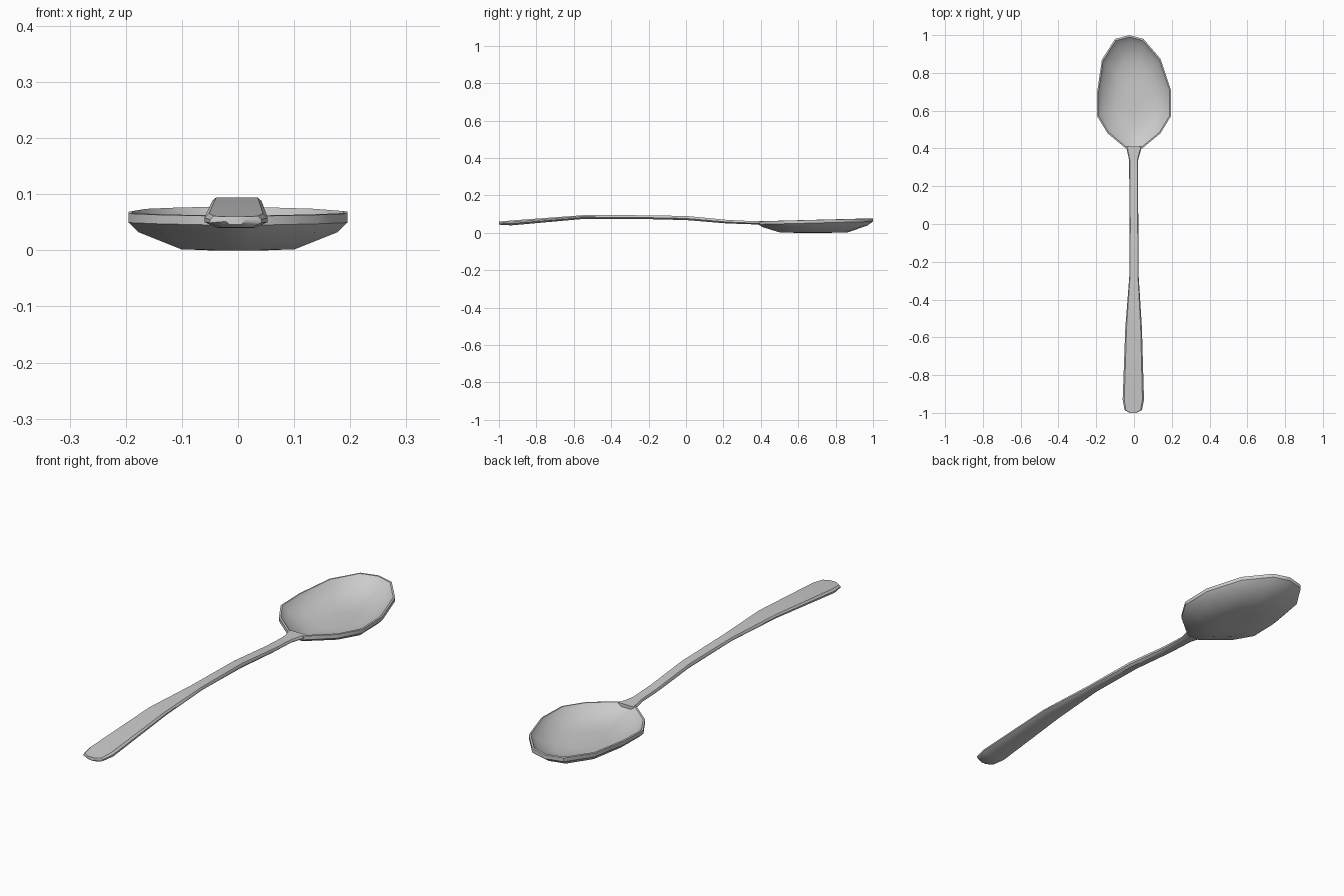
import bpy, bmesh

if "Cube" in bpy.data.objects:
    bpy.data.objects.remove(bpy.data.objects["Cube"])


def skin(name, rings):
    """Bridge equal-length closed rings and cap both ends."""
    bm = bmesh.new()
    loops = [[bm.verts.new(p) for p in ring] for ring in rings]
    n = len(loops[0])
    for a, b in zip(loops, loops[1:]):
        for i in range(n):
            j = (i + 1) % n
            bm.faces.new((a[i], a[j], b[j], b[i]))
    bm.faces.new(loops[0])
    bm.faces.new(loops[-1])
    bmesh.ops.recalc_face_normals(bm, faces=bm.faces[:])
    mesh = bpy.data.meshes.new(name)
    bm.to_mesh(mesh)
    bm.free()
    ob = bpy.data.objects.new(name, mesh)
    bpy.context.collection.objects.link(ob)
    bpy.ops.object.select_all(action='DESELECT')
    ob.select_set(True)
    bpy.context.view_layer.objects.active = ob
    bpy.ops.object.shade_smooth_by_angle(angle=0.7)
    return ob


# Bowl: faceted egg-shaped outline, skinned from underside over the rim to the inside
outline = [(0.025, 0.385), (0.14, 0.48), (0.195, 0.57), (0.195, 0.71), (0.14, 0.875),
           (0.05, 0.98), (-0.025, 1.0), (-0.10, 0.98), (-0.17, 0.87), (-0.195, 0.70),
           (-0.195, 0.57), (-0.14, 0.48), (-0.025, 0.385)]
CY = 0.67


def bowl_ring(sx, sy, z, tilt=0.0):
    return [(x * sx, CY + (y - CY) * sy, z + tilt * (y - CY)) for x, y in outline]


skin("bowl", [
    bowl_ring(0.25, 0.30, 0.0),
    bowl_ring(0.52, 0.59, 0.002),
    bowl_ring(0.91, 0.91, 0.034, 0.015),
    bowl_ring(1.0, 1.0, 0.052, 0.025),
    bowl_ring(1.0, 1.0, 0.068, 0.025),
    bowl_ring(0.965, 0.97, 0.069, 0.025),
    bowl_ring(0.87, 0.88, 0.044, 0.015),
    bowl_ring(0.52, 0.59, 0.016),
    bowl_ring(0.25, 0.30, 0.012),
])

# Handle: stations of y, left x, right x, bottom z, top z
stations = [(-1.0, -0.022, 0.012, 0.046, 0.060), (-0.985, -0.05, 0.042, 0.041, 0.061),
            (-0.93, -0.06, 0.053, 0.040, 0.066), (-0.55, -0.046, 0.042, 0.074, 0.094),
            (-0.28, -0.025, 0.025, 0.075, 0.094), (0.0, -0.023, 0.023, 0.068, 0.090),
            (0.22, -0.025, 0.021, 0.050, 0.069), (0.34, -0.026, 0.022, 0.046, 0.063),
            (0.41, -0.042, 0.042, 0.043, 0.062)]
section = [(-0.6, 0), (0.6, 0), (1, 0.4), (1, 0.7), (0.85, 1), (-0.85, 1), (-1, 0.7), (-1, 0.4)]
rings = []
for y, left, right, z0, z1 in stations:
    mid, half = (left + right) / 2, (right - left) / 2
    rings.append([(mid + u * half, y, z0 + v * (z1 - z0)) for u, v in section])
skin("handle", rings)
